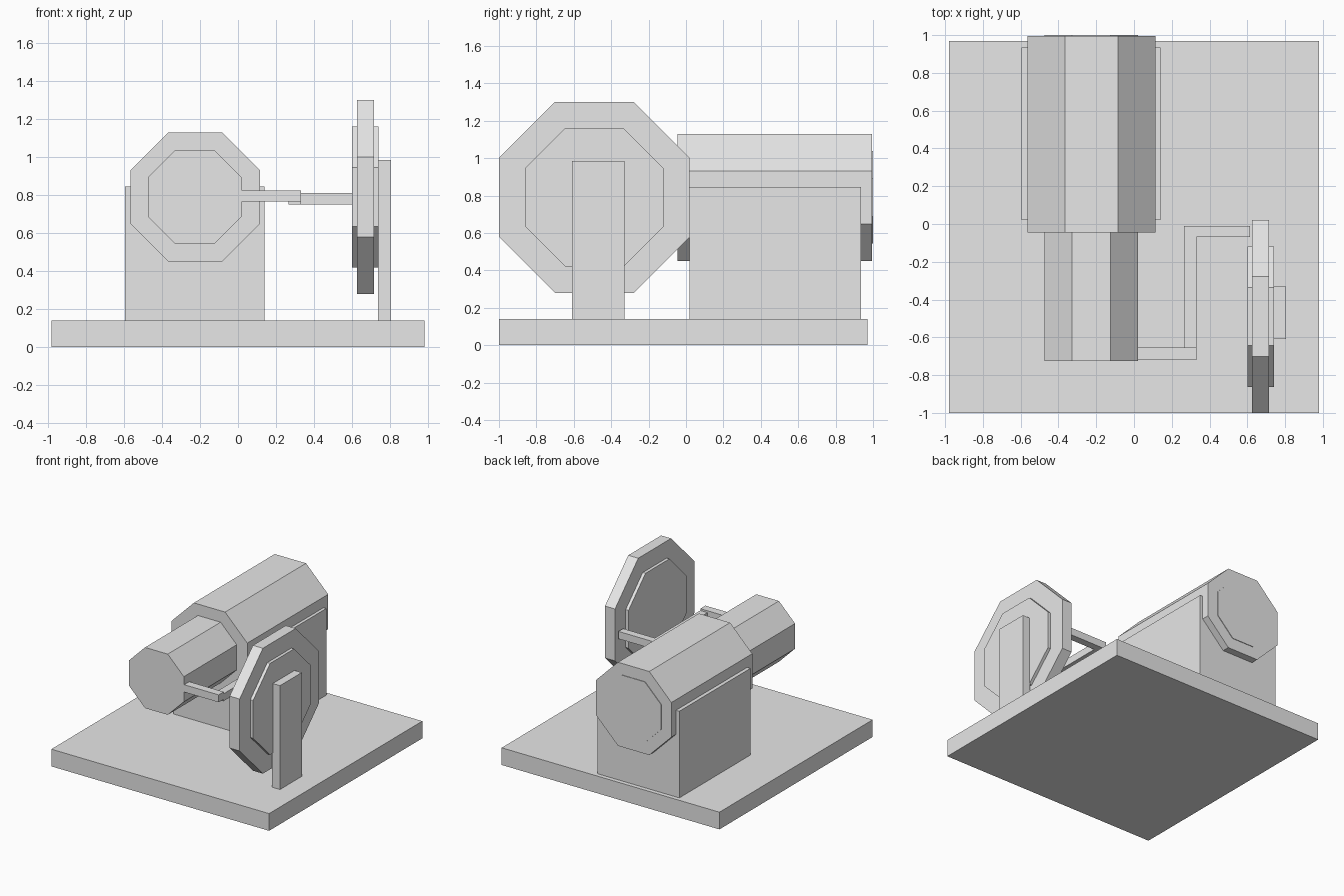
import bpy
import bmesh
from math import pi, cos
from mathutils import Matrix

if "Cube" in bpy.data.objects:
    bpy.data.objects.remove(bpy.data.objects["Cube"], do_unlink=True)

GREY = (0.8, 0.8, 0.8, 1.0)
grey = bpy.data.materials.new("plain_grey")
grey.use_nodes = True
grey.diffuse_color = GREY
grey.node_tree.nodes["Principled BSDF"].inputs["Base Color"].default_value = GREY


def finish(name, bm):
    bmesh.ops.recalc_face_normals(bm, faces=bm.faces)
    mesh = bpy.data.meshes.new(name)
    bm.to_mesh(mesh)
    bm.free()
    mesh.materials.append(grey)
    obj = bpy.data.objects.new(name, mesh)
    bpy.context.collection.objects.link(obj)
    return obj


def box(name, x, y, z):
    """Box from its (min, max) range on each axis."""
    bm = bmesh.new()
    size = [b - a for a, b in (x, y, z)]
    mid = [(a + b) / 2 for a, b in (x, y, z)]
    bmesh.ops.create_cube(bm, size=1, matrix=Matrix.Translation(mid) @ Matrix.Diagonal((*size, 1)))
    return finish(name, bm)


def octagon(axis, apothem, length, centre):
    """Eight-sided prism lying along x or y with its flats level."""
    bm = bmesh.new()
    radius = apothem / cos(pi / 8)
    turn = Matrix.Rotation(pi / 2, 4, "Y" if axis == "X" else "X")
    bmesh.ops.create_cone(bm, cap_ends=True, segments=8, radius1=radius, radius2=radius, depth=length,
                          matrix=Matrix.Translation(centre) @ turn @ Matrix.Rotation(pi / 8, 4, "Z"))
    # Level the flats whatever the starting angle of the primitive
    top = max(v.co.z for v in bm.verts)
    if top - centre[2] > apothem * 1.02:
        bmesh.ops.rotate(bm, verts=bm.verts, cent=centre,
                         matrix=Matrix.Rotation(pi / 8, 3, axis))
    return bm


AXLE_Z = 0.79

# Base and supports
box("base_plate", (-0.98, 0.98), (-1.0, 0.97), (0, 0.14))
box("motor_stand", (-0.595, 0.14), (0.02, 0.935), (0.14, 0.845))
box("wheel_post", (0.735, 0.805), (-0.61, -0.33), (0.14, 0.985))

# Motor barrel and the shaft running through it
finish("motor_barrel", octagon("Y", 0.34, 1.04, (-0.225, 0.475, AXLE_Z)))
finish("motor_shaft", octagon("Y", 0.247, 1.725, (-0.227, 0.1375, AXLE_Z)))

# Crank linkage
box("crank_pin", (-0.1, 0.33), (-0.72, -0.655), (0.765, 0.825))
box("crank_rod", (0.265, 0.33), (-0.66, -0.01), (0.75, 0.81))
box("crank_arm", (0.33, 0.615), (-0.07, -0.01), (0.75, 0.81))

# Wheel with a shallow recess in each side
wheel = octagon("X", 0.51, 0.09, (0.67, -0.49, AXLE_Z))
wheel.normal_update()
caps = [f for f in wheel.faces if abs(f.normal.x) > 0.9]
for cap in caps:
    bmesh.ops.inset_region(wheel, faces=[cap], thickness=0.138, use_even_offset=True)
    recess = bmesh.ops.extrude_face_region(wheel, geom=[cap])["geom"]
    floor = [v for v in recess if isinstance(v, bmesh.types.BMVert)]
    inward = 0.025 if cap.normal.x < 0 else -0.025
    bmesh.ops.translate(wheel, verts=floor, vec=(inward, 0, 0))
    if cap.is_valid:
        bmesh.ops.delete(wheel, geom=[cap], context="FACES_ONLY")
finish("wheel", wheel)
